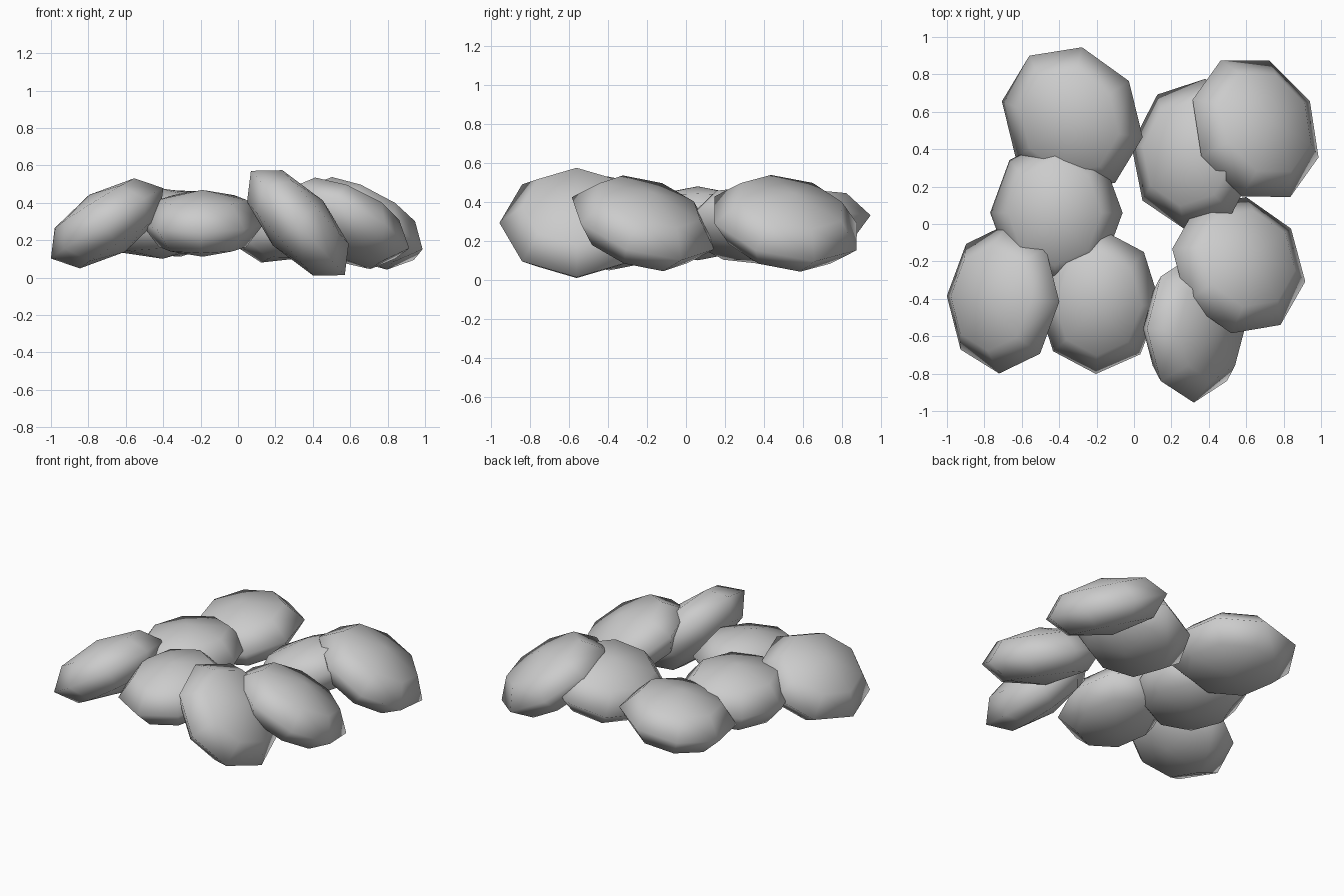
import bpy
from math import radians
from mathutils import Matrix, Vector

if "Cube" in bpy.data.objects:
    bpy.data.objects.remove(bpy.data.objects["Cube"])

# Low-poly flattened pebbles: 8-sided, 4-ring spheres, each leaning uphill in one direction
# name: centre, uphill azimuth, tilt, half-size along slope, half-size across, half thickness
PEBBLES = {
    "pebble_back_left":    ((-0.33, 0.56, 0.29), 34, 9, 0.37, 0.41, 0.18),
    "pebble_middle_left":  ((-0.415, 0.06, 0.29), 0, 4, 0.355, 0.40, 0.19),
    "pebble_front_left":   ((-0.70, -0.40, 0.29), -3, 32, 0.355, 0.40, 0.18),
    "pebble_front_middle": ((-0.19, -0.415, 0.29), 88, 7, 0.39, 0.33, 0.18),
    "pebble_front_right":  ((0.32, -0.56, 0.292), 180, 48, 0.375, 0.395, 0.18),
    "pebble_right":        ((0.56, -0.22, 0.29), 215, 29, 0.39, 0.39, 0.18),
    "pebble_back_right":   ((0.65, 0.51, 0.29), 207, 31, 0.38, 0.41, 0.18),
    "pebble_back_middle":  ((0.325, 0.375, 0.28), -8, 18, 0.36, 0.405, 0.18),
}


def add_pebble(name, centre, azimuth, tilt, along, across, thick):
    bpy.ops.mesh.primitive_uv_sphere_add(segments=8, ring_count=4, radius=1)
    ob = bpy.context.object
    ob.name = name
    turn = Matrix.Rotation(radians(azimuth), 4, 'Z') @ Matrix.Rotation(radians(-tilt), 4, 'Y')
    size = Matrix.Diagonal(Vector((along, across, thick, 1)))
    ob.data.transform(turn @ size)
    ob.location = centre
    bpy.ops.object.shade_smooth()


for name, spec in PEBBLES.items():
    add_pebble(name, *spec)
